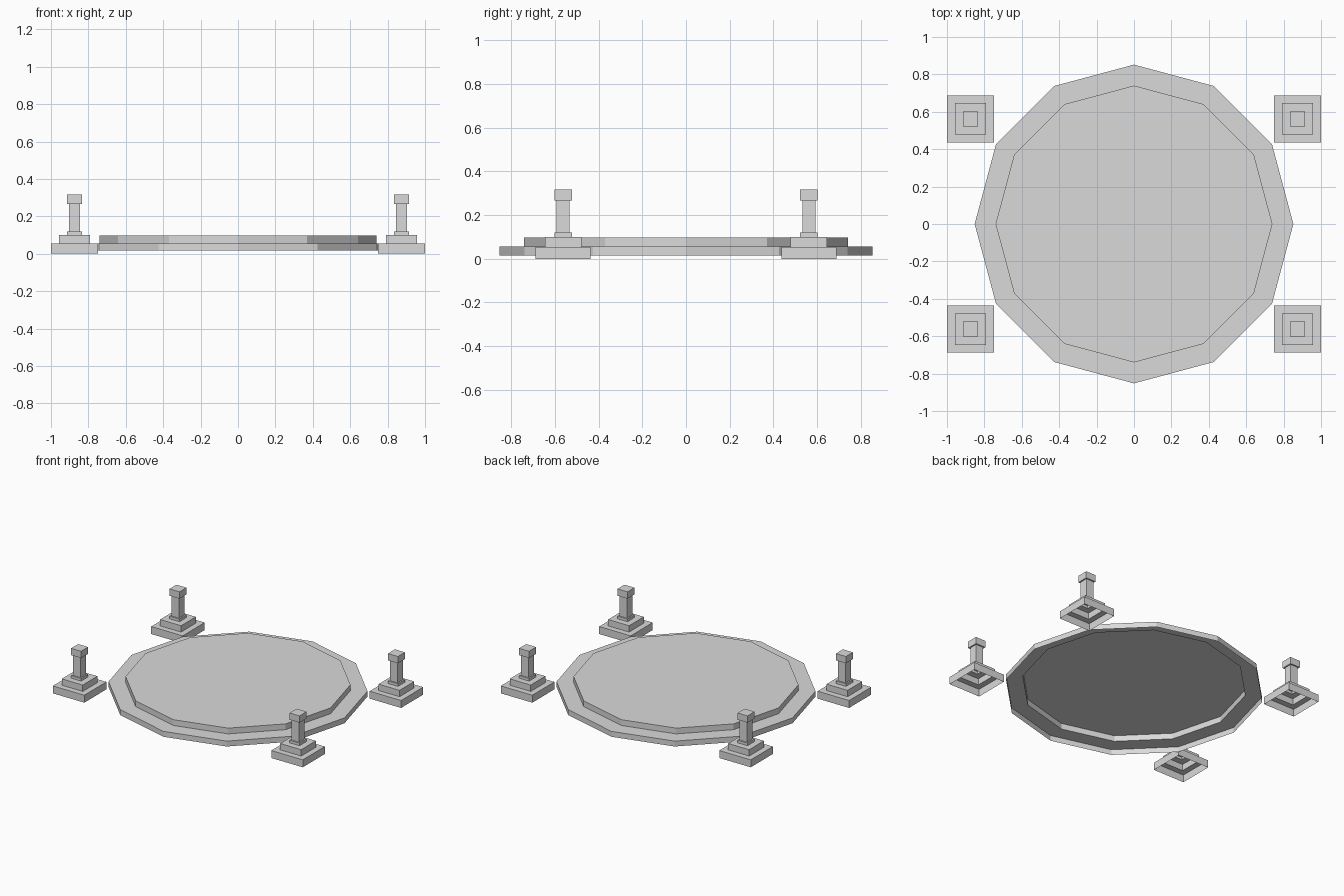
import bpy, bmesh
from math import cos, sin, pi, sqrt

old = bpy.data.objects.get("Cube")
if old:
    bpy.data.objects.remove(old, do_unlink=True)

# Single stone colour
stone = bpy.data.materials.new("stone_grey")
stone.use_nodes = True
GREY = (0.7, 0.7, 0.7, 1.0)
stone.diffuse_color = GREY
stone.node_tree.nodes["Principled BSDF"].inputs["Base Color"].default_value = GREY


def stepped_shell(name, sides, phase, profile, location=(0, 0, 0)):
    """Sweep a (radius, height) profile round a polygon: open below, capped on top."""
    bm = bmesh.new()
    angles = [phase + 2 * pi * i / sides for i in range(sides)]
    rings = [[bm.verts.new((r * cos(a), r * sin(a), z)) for a in angles]
             for r, z in profile]
    for low, high in zip(rings, rings[1:]):
        for i in range(sides):
            j = (i + 1) % sides
            bm.faces.new((low[i], low[j], high[j], high[i]))
    bm.faces.new(rings[-1])
    mesh = bpy.data.meshes.new(name)
    bm.to_mesh(mesh)
    bm.free()
    mesh.materials.append(stone)
    obj = bpy.data.objects.new(name, mesh)
    obj.location = location
    bpy.context.collection.objects.link(obj)
    return obj


# Two-step twelve-sided platform
stepped_shell("platform", 12, 0, [
    (0.852, 0.016), (0.852, 0.055), (0.74, 0.055), (0.74, 0.097)])

# Corner pillars: half width and height of plinth, step, collar, shaft and cap
pillar_steps = [
    (0.126, 0.0), (0.126, 0.054), (0.084, 0.054), (0.084, 0.1),
    (0.04, 0.1), (0.04, 0.119), (0.03, 0.119), (0.03, 0.267),
    (0.04, 0.267), (0.04, 0.316)]
pillar_profile = [(half * sqrt(2), z) for half, z in pillar_steps]

for side, x in (("left", 0.874), ("right", -0.874)):
    for end, y in (("front", -0.562), ("back", 0.562)):
        stepped_shell(f"{end}_{side}_pillar", 4, pi / 4, pillar_profile, (x, y, 0))
